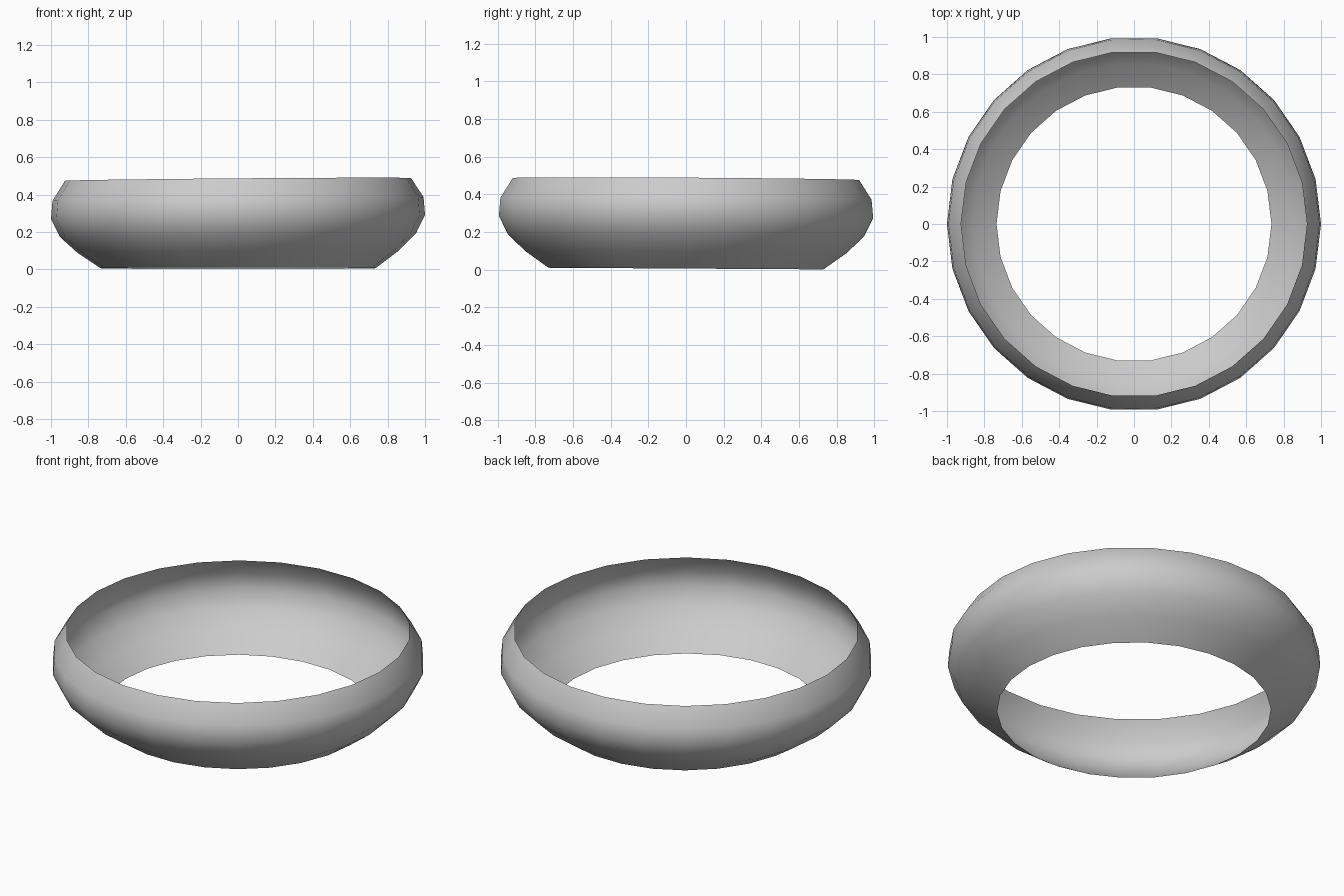
import bpy, bmesh
from math import sin, cos, tau

if "Cube" in bpy.data.objects:
    bpy.data.objects.remove(bpy.data.objects["Cube"])

SIDES = 26
# Open wall profile, bottom rim to top rim: radius, height, sideways tilt
PROFILE = [(0.735, 0.006, 0.0), (0.86, 0.095, 0.006), (0.953, 0.185, 0.011),
           (1.0, 0.281, 0.011), (0.992, 0.376, 0.01), (0.925, 0.481, 0.008)]

# Ring band: thin open shell revolved around z, very slightly tilted
bm = bmesh.new()
rings = []
for r, z, tilt in PROFILE:
    ring = []
    for i in range(SIDES):
        x, y = r * cos(tau * i / SIDES), r * sin(tau * i / SIDES)
        ring.append(bm.verts.new((x, y, z + tilt * x - 0.006 * y)))
    rings.append(ring)
for low, high in zip(rings, rings[1:]):
    for i in range(SIDES):
        j = (i + 1) % SIDES
        bm.faces.new((low[i], low[j], high[j], high[i])).smooth = True

mesh = bpy.data.meshes.new("ring_band")
bm.to_mesh(mesh)
bm.free()
band = bpy.data.objects.new("ring_band", mesh)
bpy.context.collection.objects.link(band)
